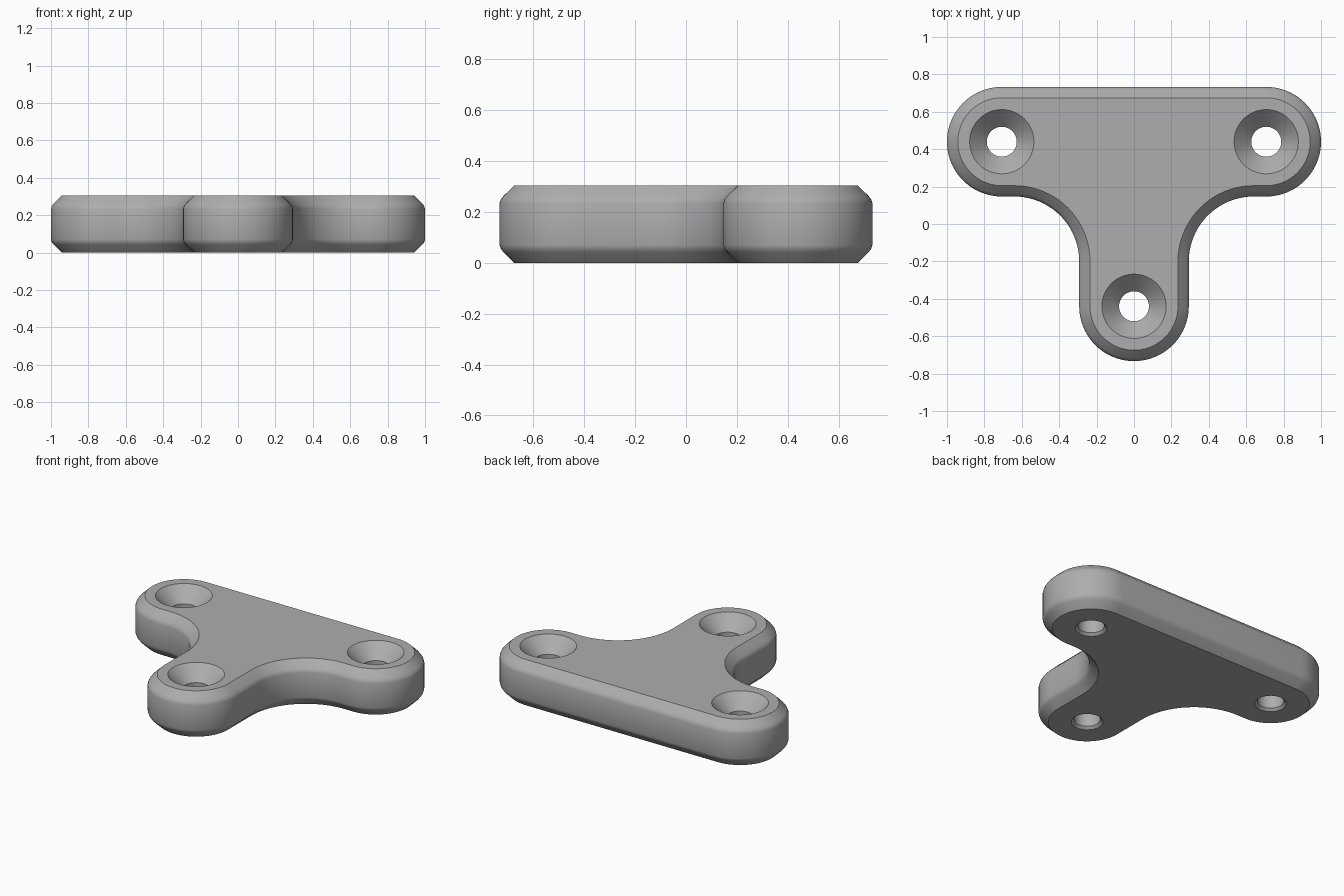
import bpy, bmesh, math

if "Cube" in bpy.data.objects:
    bpy.data.objects.remove(bpy.data.objects["Cube"])

HEIGHT = 0.305
R_LOBE = 0.293
R_FILLET = 0.347
LOBES = [(-0.707, 0.44), (0.707, 0.44), (0.0, -0.44)]


def arc(cx, cy, r, a0, a1, n):
    angles = [math.radians(a0 + (a1 - a0) * i / n) for i in range(n + 1)]
    return [(cx + r * math.cos(a), cy + r * math.sin(a)) for a in angles]


def outline(inset):
    """Counter-clockwise plate outline, moved inwards by inset."""
    r, f = R_LOBE - inset, R_FILLET + inset
    fx, fy = R_LOBE + R_FILLET, 0.44 - R_LOBE - R_FILLET
    right = arc(0, -0.44, r, -90, 0, 20)
    right += arc(fx, fy, f, 180, 90, 20)
    right += arc(0.707, 0.44, r, -90, 90, 40)
    left = [(-x, y) for x, y in reversed(right[1:])]
    return right + left


def finish(bm, name):
    bmesh.ops.recalc_face_normals(bm, faces=bm.faces[:])
    mesh = bpy.data.meshes.new(name)
    bm.to_mesh(mesh)
    bm.free()
    obj = bpy.data.objects.new(name, mesh)
    bpy.context.collection.objects.link(obj)
    return obj


def loft(name, rings):
    """Skin a stack of equal rings and cap both ends."""
    bm = bmesh.new()
    loops = [[bm.verts.new((x, y, z)) for x, y in pts] for pts, z in rings]
    n = len(loops[0])
    for low, high in zip(loops, loops[1:]):
        for i in range(n):
            j = (i + 1) % n
            bm.faces.new((low[i], low[j], high[j], high[i]))
    bm.faces.new(loops[0][::-1])
    bm.faces.new(loops[-1])
    return finish(bm, name)


# Plate with softened chamfers along both rims
edge = [(0.058, 0.0), (0.015, 0.042), (0.005, 0.055), (0.0, 0.07)]
profile = edge + [(inset, HEIGHT - z) for inset, z in reversed(edge)]
plate = loft("mounting_plate", [(outline(i), z) for i, z in profile])

# Countersunk screw holes with a small flare underneath
hole = [(0.106, -0.01), (0.08, 0.016), (0.08, HEIGHT - 0.092), (0.192, HEIGHT + 0.02)]
for k, (x, y) in enumerate(LOBES):
    rings = [(arc(x, y, r, 0, 360, 48)[:-1], z) for r, z in hole]
    cutter = loft(f"screw_hole_cutter_{k + 1}", rings)
    cutter.hide_render = True
    mod = plate.modifiers.new("screw_hole", 'BOOLEAN')
    mod.operation = 'DIFFERENCE'
    mod.solver = 'EXACT'
    mod.object = cutter

# Bake the holes and remove the cutters
bpy.context.view_layer.objects.active = plate
plate.select_set(True)
for mod in list(plate.modifiers):
    cutter = mod.object
    bpy.ops.object.modifier_apply(modifier=mod.name)
    bpy.data.objects.remove(cutter)

# Plain grey finish
grey = bpy.data.materials.new("plain_grey")
grey.diffuse_color = (0.42, 0.42, 0.42, 1)
grey.use_nodes = True
grey.node_tree.nodes["Principled BSDF"].inputs["Base Color"].default_value = grey.diffuse_color
plate.data.materials.clear()
plate.data.materials.append(grey)
bpy.ops.object.shade_smooth_by_angle(angle=math.radians(30))
